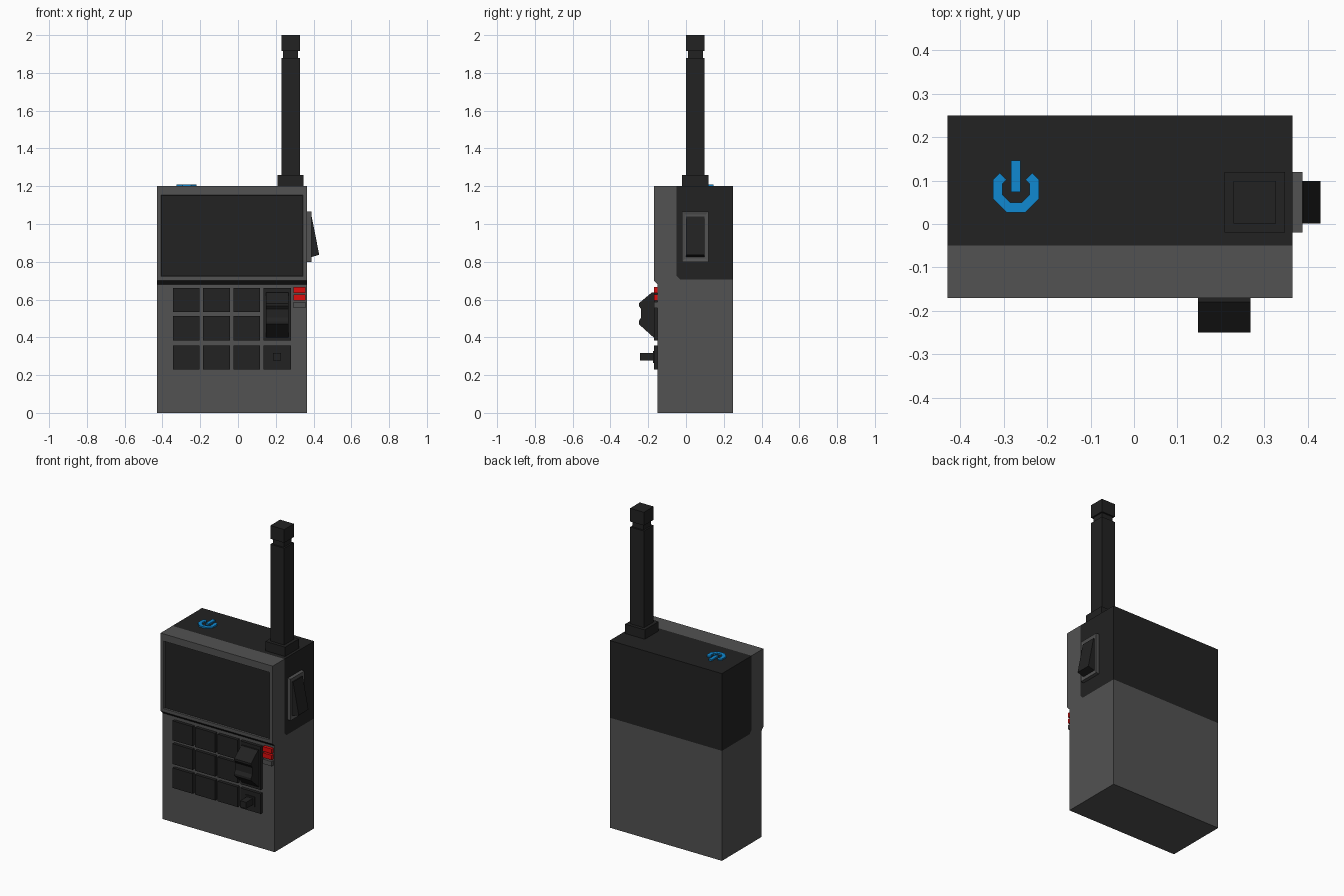
import bpy, bmesh, math
from mathutils import Vector

if "Cube" in bpy.data.objects:
    bpy.data.objects.remove(bpy.data.objects["Cube"], do_unlink=True)


def material(name, rgb):
    m = bpy.data.materials.new(name)
    m.use_nodes = True
    m.diffuse_color = (*rgb, 1)
    m.node_tree.nodes["Principled BSDF"].inputs["Base Color"].default_value = (*rgb, 1)
    return m


GREY = material("casing grey", (0.085, 0.085, 0.085))
BLACK = material("soft black", (0.016, 0.016, 0.016))
RED = material("signal red", (0.72, 0.004, 0.004))
BLUE = material("power blue", (0.005, 0.25, 0.64))


def finish(name, bm, *mats):
    mesh = bpy.data.meshes.new(name)
    bm.to_mesh(mesh)
    bm.free()
    for m in mats:
        mesh.materials.append(m)
    ob = bpy.data.objects.new(name, mesh)
    bpy.context.collection.objects.link(ob)
    return ob


def prism(points, axis, lo, hi):
    """Extrude a 2D profile along an axis; the points use the other two axes in order."""
    bm = bmesh.new()
    verts = []
    for p in points:
        co = list(p)
        co.insert(axis, lo)
        verts.append(bm.verts.new(co))
    face = bm.faces.new(verts)
    ext = bmesh.ops.extrude_face_region(bm, geom=[face])["geom"]
    shift = Vector((0, 0, 0))
    shift[axis] = hi - lo
    bmesh.ops.translate(bm, verts=[g for g in ext if isinstance(g, bmesh.types.BMVert)], vec=shift)
    bmesh.ops.recalc_face_normals(bm, faces=bm.faces)
    return bm


def box_mesh(x, y, z):
    return prism([(x[0], y[0]), (x[1], y[0]), (x[1], y[1]), (x[0], y[1])], 2, *z)


def box(name, x, y, z, mat):
    return finish(name, box_mesh(x, y, z), mat)


LEFT, RIGHT, FRONT, BACK, TOP = 0.365, -0.43, -0.15, 0.25, 1.2
RAISED = -0.17

# Casing: side profile with an overhanging screen housing and a seat for the cap
bm = prism([(FRONT, 0), (BACK, 0), (BACK, 0.705), (-0.03, 0.705), (-0.05, 0.725),
            (-0.05, TOP), (RAISED, TOP), (RAISED, 0.7), (FRONT, 0.68)], 0, RIGHT, LEFT)
bm.faces.ensure_lookup_table()
for f in bm.faces:
    c = f.calc_center_median()
    if f.normal.y < -0.3 and f.normal.z < -0.3:
        f.material_index = 1            # black shadow gap under the housing
    if f.normal.y < -0.9 and c.z > 0.7:
        screen = f
# Recessed screen
bmesh.ops.inset_region(bm, faces=[screen], thickness=0.03)
for v in screen.verts:
    if v.co.z > 1:
        v.co.z -= 0.025
bmesh.ops.inset_region(bm, faces=[screen], thickness=0.004, depth=-0.008)
screen.material_index = 1
finish("casing", bm, GREY, BLACK)

# Black cap over the upper back
finish("back_cap", prism([(BACK, 0.705), (BACK, TOP), (-0.05, TOP), (-0.05, 0.725),
                          (-0.03, 0.705)], 0, RIGHT, LEFT), BLACK)

# Keypad
cols = [(-0.345, -0.203), (-0.185, -0.043), (-0.025, 0.117), (0.135, 0.28)]
rows = [(0.23, 0.358), (0.383, 0.513), (0.535, 0.66)]
for r, z in enumerate(rows):
    for c, x in enumerate(cols):
        if c < 3 or r == 0:
            box(f"key_{r}_{c}", x, (RAISED, FRONT), z, BLACK)

# Joystick on the corner key
box("stick_collar", (0.175, 0.24), (-0.176, RAISED), (0.265, 0.328), BLACK)
box("stick", (0.186, 0.228), (-0.243, -0.176), (0.277, 0.318), BLACK)

# Thumb slider with a dished grip
box("slider_plate", cols[3], (RAISED, FRONT), (0.383, 0.66), BLACK)
finish("slider_grip", prism([(RAISED, 0.398), (-0.25, 0.47), (-0.25, 0.485), (-0.238, 0.505),
                             (-0.238, 0.55), (-0.25, 0.567), (-0.25, 0.58), (-0.18, 0.638),
                             (RAISED, 0.638)], 0, 0.148, 0.268), BLACK)

# Indicator lights
for i, mat in enumerate((GREY, RED, RED)):
    z = 0.556 + i * 0.04
    box(f"indicator_{i}", (0.294, 0.358), (RAISED, FRONT), (z, z + 0.03), mat)

# Side switch: hollow frame and rocker
bm = box_mesh((LEFT, 0.388), (-0.02, 0.12), (0.8, 1.065))
outer = max(bm.faces, key=lambda f: f.normal.x)
bmesh.ops.inset_region(bm, faces=[outer], thickness=0.02)
bmesh.ops.translate(bm, verts=outer.verts, vec=(-0.004, 0, 0))
finish("switch_frame", bm, GREY)
finish("switch_rocker", prism([(0.37, 0.825), (0.388, 0.825), (0.43, 0.837), (0.39, 1.04),
                               (0.37, 1.04)], 1, 0.001, 0.099), BLACK)

# Square antenna built from stacked blocks
cx, cy = 0.278, 0.05
for name, half, z in (("antenna_base", 0.07, (TOP, 1.26)), ("antenna_shaft", 0.049, (1.26, 1.88)),
                      ("antenna_neck", 0.039, (1.88, 1.915)), ("antenna_tip", 0.049, (1.915, 2.0))):
    box(name, (cx - half, cx + half), (cy - half, cy + half), z, BLACK)

# Power symbol: open octagonal ring and bar
px, py = -0.272, 0.08


def ring(apothem):
    angles = [135] + [157.5 + 45 * i for i in range(6)] + [405]
    pts = []
    for a in angles:
        r = apothem if a in (135, 405) else apothem / math.cos(math.pi / 8)
        pts.append((px + r * math.cos(math.radians(a)), py + r * math.sin(math.radians(a))))
    return pts


finish("power_ring", prism(ring(0.053) + ring(0.031)[::-1], 2, TOP, TOP + 0.009), BLUE)
box("power_bar", (px - 0.011, px + 0.011), (0.074, 0.146), (TOP, TOP + 0.009), BLUE)
